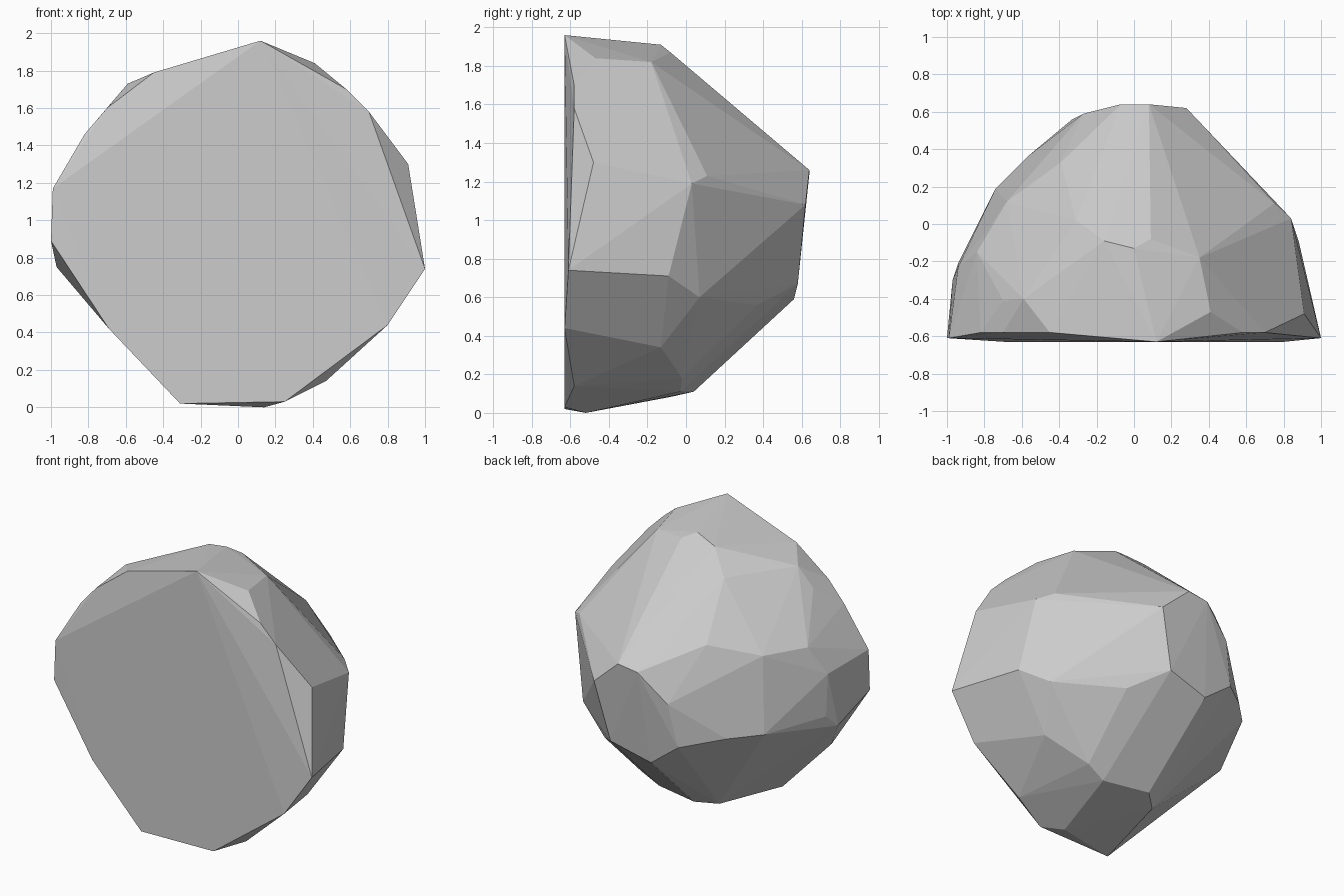
import bpy, bmesh, math

# Flat sawn front: outline corners (x, z) grouped by their depth y
front = {
    -0.63: [(.12, 1.96), (.80, .44), (.25, .03), (-.31, .02), (-.69, .42)],
    -0.61: [(1, .74), (-1, .89), (-.99, 1.17)],
    -0.58: [(.58, 1.70), (.70, 1.58), (-.45, 1.79), (-.70, 1.60), (-.82, 1.46), (.47, .14)],
}
corners = [(x, y, z) for y, outline in front.items() for x, z in outline]

# Chipped crown
corners += [(.41, -.47, 1.84), (.35, -.18, 1.82), (0, -.13, 1.91), (.09, -.08, 1.87),
            (-.16, -.09, 1.87), (-.59, -.40, 1.73), (-.70, -.41, 1.60), (-.31, .02, 1.73)]
# Right flank
corners += [(.91, -.48, 1.30), (.84, .03, 1.19), (.75, .11, 1.23), (.65, .11, 1.30),
            (.88, -.09, .71), (.75, .07, .60), (.56, .20, .57), (.37, .37, .56)]
# Back nose
corners += [(.28, .62, 1.08), (.08, .64, 1.26), (-.07, .64, 1.24), (-.27, .59, 1.05),
            (-.33, .56, .75), (.18, .58, .67), (-.12, .56, .59)]
# Left flank
corners += [(-.84, -.15, 1.32), (-.94, -.23, 1.13), (-.94, -.21, .84), (-.97, -.30, .75),
            (-.74, .19, .81), (-.68, .12, 1.32), (-.57, .36, .80), (-.39, .33, 1.40)]
# Underside
corners += [(.46, -.20, .21), (.36, -.02, .18), (.23, -.03, .11), (-.09, .04, .11),
            (-.21, -.07, .085), (.14, -.52, 0), (.53, -.42, .21), (.59, -.42, .32),
            (.63, -.13, .34)]

# Wrap the corners in a convex shell and merge nearly flat facets
bm = bmesh.new()
for co in corners:
    bm.verts.new(co)
bmesh.ops.convex_hull(bm, input=bm.verts[:])
loose = [v for v in bm.verts if not v.link_faces]
bmesh.ops.delete(bm, geom=loose, context='VERTS')
bmesh.ops.dissolve_limit(bm, angle_limit=math.radians(2.5), verts=bm.verts[:], edges=bm.edges[:])
bmesh.ops.recalc_face_normals(bm, faces=bm.faces[:])

mesh = bpy.data.meshes.new("boulder")
bm.to_mesh(mesh)
bm.free()
boulder = bpy.data.objects.new("boulder", mesh)
bpy.context.collection.objects.link(boulder)
